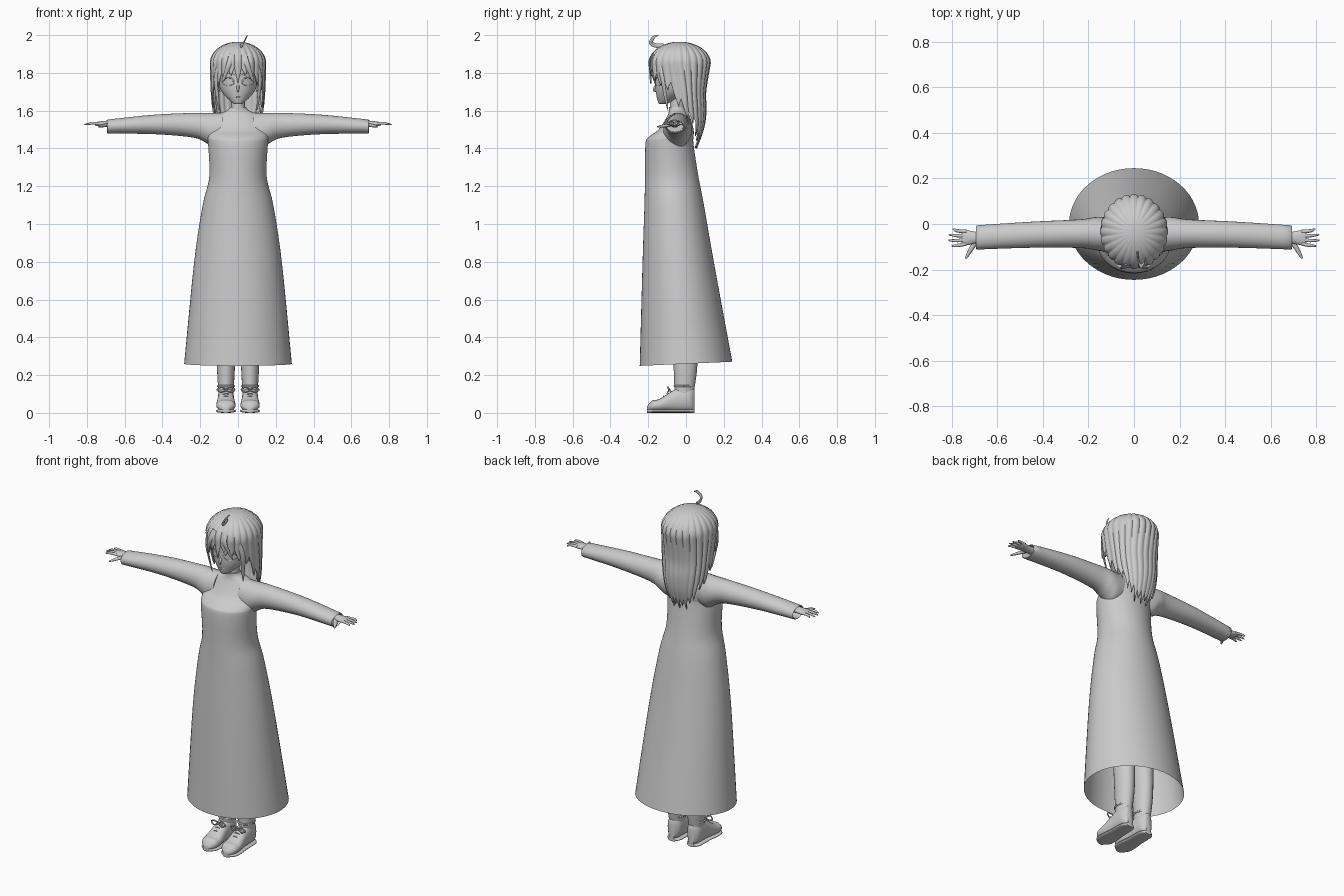
import bpy, bmesh
from math import sin, cos, pi, sqrt, copysign, radians
from mathutils import Vector

cube = bpy.data.objects.get("Cube")
if cube:
    bpy.data.objects.remove(cube)

material = bpy.data.materials.new("plain_grey")
material.use_nodes = True
grey = (.6, .6, .6, 1)
material.diffuse_color = grey
material.node_tree.nodes["Principled BSDF"].inputs["Base Color"].default_value = grey
SIDES = (("left", 1), ("right", -1))


def resample(rows, steps=5):
    """Smooth spline through rows of equal length."""
    smooth = []
    for i in range(len(rows) - 1):
        before, start = rows[max(i - 1, 0)], rows[i]
        end, after = rows[i + 1], rows[min(i + 2, len(rows) - 1)]
        for k in range(steps):
            t = k / steps
            smooth.append(tuple(b + t/2 * (c - a + t * (2*a - 5*b + 4*c - d + t * (3*(b - c) + d - a)))
                                for a, b, c, d in zip(before, start, end, after)))
    return smooth + [tuple(rows[-1])]


def sample(rows, height):
    """Linear lookup in rows sorted by a rising first value."""
    for low, high in zip(rows, rows[1:]):
        if height <= high[0]:
            t = max(0, (height - low[0]) / (high[0] - low[0]))
            return [a + (b - a) * t for a, b in zip(low, high)]
    return rows[-1]


def circle(count):
    return [(cos(2*pi*i/count), sin(2*pi*i/count)) for i in range(count)]


def loft(name, rings, close_start=True, close_end=True, angle=50):
    bm = bmesh.new()
    grid = [[bm.verts.new(point) for point in ring] for ring in rings]
    for low, high in zip(grid, grid[1:]):
        for i in range(len(low)):
            bm.faces.new((low[i - 1], low[i], high[i], high[i - 1]))
    if close_start:
        bm.faces.new(grid[0])
    if close_end:
        bm.faces.new(grid[-1])
    bmesh.ops.recalc_face_normals(bm, faces=bm.faces)
    mesh = bpy.data.meshes.new(name)
    bm.to_mesh(mesh)
    bm.free()
    mesh.materials.append(material)
    part = bpy.data.objects.new(name, mesh)
    bpy.context.collection.objects.link(part)
    bpy.ops.object.select_all(action='DESELECT')
    part.select_set(True)
    bpy.context.view_layer.objects.active = part
    bpy.ops.object.shade_smooth_by_angle(angle=radians(angle))
    return part


def stack(rows, x=0, count=40, tilt=0):
    """Horizontal ovals from rows of height, half width, front and back."""
    rings = []
    for z, width, front, back in resample(rows):
        ring = []
        for c, s in circle(count):
            y = (front + back)/2 + s*(back - front)/2
            ring.append((x + c*width, y, z + tilt*y*max(0, 1 - z)))
        rings.append(ring)
    return rings


def strand(name, points, wide, thin, point=.9, ref=(0, 0, 1), count=10):
    """Tube along a smooth path, narrowing towards its tip."""
    path = [Vector(p) for p in resample(points)]
    last = len(path) - 1
    rings = []
    for i, centre in enumerate(path):
        along = path[min(i + 1, last)] - path[max(i - 1, 0)]
        side = along.cross(Vector(ref)).normalized()
        up = side.cross(along).normalized()
        size = 1 - point*(i/last)**3
        rings.append([centre + side*c*wide*size + up*s*thin*size for c, s in circle(count)])
    loft(name, rings)


# Dress and neck
dress = [(.26, .285, -.245, .245), (.8, .232, -.23, .147), (1.1, .187, -.22, .095), (1.25, .152, -.217, .066),
         (1.42, .158, -.215, .04), (1.46, .162, -.198, .04), (1.5, .158, -.145, .04), (1.57, .12, -.1, .02),
         (1.6, .06, -.09, 0), (1.62, .042, -.09, -.01)]
loft("dress", stack(dress, count=56, tilt=.06), close_start=False)
loft("neck", stack([(1.56, .036, -.085, -.01), (1.68, .036, -.085, -.01)]))

# Head
head = [(1.634, .012, -.138, -.115), (1.645, .035, -.148, -.08), (1.7, .086, -.16, .02),
        (1.76, .106, -.163, .065), (1.85, .11, -.16, .08), (1.92, .07, -.11, .04)]
loft("head", stack(head))
face = resample(head)


def on_face(x, z, lift=0):
    """Point on the front of the head."""
    _, width, front, back = sample(face, z)
    depth = sqrt(max(0, 1 - (x / width)**2))
    return x, (front + back)/2 - depth*(back - front)/2 - lift, z


strand("nose", [(0, -.155, 1.74), (0, -.171, 1.71), (0, -.158, 1.7)], .007, .006, ref=(0, 1, 0))
strand("mouth", [on_face(x, 1.672 + abs(x)/9) for x in (-.016, 0, .016)], .002, .002, point=.5)

# Eyes, lids, brows and ears
for side, s in SIDES:
    for name, width, height, lift in (("eye", .027, .02, .002), ("iris", .014, .018, .004)):
        rings = [[on_face(s*.05 + c*width*k, 1.752 + v*height*k, lift) for c, v in circle(20)]
                 for k in (1, .75, .5, .25, .05)]
        loft(f"{side}_{name}", rings, close_start=False)
    for name, z, bend, thick in (("lash", 1.752, .024, .004), ("lower_lid", 1.745, -.013, .002),
                                 ("brow", 1.79, .01, .002)):
        arc = [on_face(s*(.052 + t*.032), z + bend*(1 - t*t), .002) for t in (-1, -.5, 0, .5, 1)]
        strand(f"{side}_{name}", arc, thick, thick, point=.6)
    strand(side + "_ear", [(s*.1, -.03, 1.7), (s*.11, -.03, 1.73), (s*.118, -.02, 1.78)],
           .007, .016, ref=(0, 1, 0))

# Hair shell: half width, front, middle and back for each height
hair_shape = resample([(1.38, .075, -.01, .02, .05), (1.5, .11, -.08, .02, .094), (1.6, .133, -.13, 0, .108),
                       (1.7, .143, -.18, -.01, .106), (1.85, .148, -.197, -.035, .13)])
LOCKS, SPLITS, DROPS = 24, 8, 40
CROWN, TOP = 1.85, 1.965


def lock_tip(k):
    """Fringe above the eyes, side locks to the shoulder, longest at the back."""
    k = abs((k + LOCKS//2) % LOCKS - LOCKS//2)
    if k == 0:
        return 1.745
    if k < 5:
        return 1.81 - .025*k
    return max(1.4, 1.6 - .045*(k - 5)) + .02*(k % 2)


rings = []
for drop in range(DROPS + 1):
    ring = []
    for i in range(LOCKS * SPLITS):
        turn = i / SPLITS
        k = round(turn)
        off = 2*abs(turn - k)
        valley = max(lock_tip(k), lock_tip(k + (1 if turn > k else -1))) + .04
        z = lock_tip(k) + (valley - lock_tip(k))*off
        z = TOP - .0005 - (TOP - z)*(drop/DROPS)**2
        _, width, front, middle, back = sample(hair_shape, z)
        dome = sqrt(1 - (max(0, z - CROWN)/(TOP - CROWN))**2)
        size = dome*(1.01 - .045*off*off)
        angle = 2*pi*turn/LOCKS
        reach = middle - front if cos(angle) > 0 else back - middle
        ring.append((sin(angle)*width*size, middle - cos(angle)*reach*size, z))
    rings.append(ring)
hair = loft("hair", rings, close_end=False, angle=60)
thickness = hair.modifiers.new("thickness", 'SOLIDIFY')
thickness.thickness = .008

# Loose locks beside the face and a curl on the crown
for side, s in SIDES:
    strand(side + "_side_lock", [(s*.1, -.14, 1.84), (s*.118, -.125, 1.77), (s*.11, -.11, 1.68), (s*.1, -.095, 1.6)],
           .014, .007, ref=(s, -1, 0))
    strand(side + "_fringe_lock", [(s*.03, -.175, 1.9), (s*.05, -.192, 1.84), (s*.085, -.165, 1.745)],
           .015, .006, ref=(0, -1, 0))
strand("crown_curl", [(.015, -.12, 1.945), (.02, -.16, 1.945), (.03, -.185, 1.96), (.045, -.17, 1.99), (.05, -.145, 2)],
       .012, .004, ref=(1, 0, 0))

# Sleeves, from the shoulder out: bottom, top, front and back
sleeve = resample([(.08, 1.41, 1.59, -.12, .025), (.13, 1.405, 1.588, -.12, .03), (.17, 1.43, 1.588, -.115, .03),
                   (.24, 1.458, 1.588, -.105, .02), (.45, 1.476, 1.578, -.104, .01), (.69, 1.478, 1.553, -.112, -.006)])
x, low, high, front, back = sleeve[-1]
for depth, inset in ((-.003, .004), (.005, .008), (.06, .01)):
    sleeve.append((x - depth, low + inset, high - inset, front + inset, back - inset))
for side, s in SIDES:
    loft(side + "_sleeve", [[(s*x, (front + back + c*(back - front))/2, (low + high + v*(high - low))/2)
                             for c, v in circle(28)] for x, low, high, front, back in sleeve])

    # Hands
    palm = resample([(.6, .024, .02), (.68, .024, .018), (.74, .034, .012), (.757, .029, .007)])
    loft(side + "_hand", [[(s*x, c*wide - .06, v*thick + 1.53) for c, v in circle(20)] for x, wide, thick in palm])
    for i in range(4):
        y = -.033 - .018*i
        reach = .815 - .008*(i - 1.6)**2
        strand(f"{side}_finger_{i + 1}", [(s*.735, y, 1.532), (s*.775, y*1.2 + .01, 1.533),
                                          (s*reach, y*1.4 + .025, 1.526)], .008, .0075, point=.7)
    strand(side + "_thumb", [(s*.69, -.075, 1.525), (s*.715, -.11, 1.52), (s*.738, -.152, 1.515)],
           .011, .009, point=.7)

# Legs, boots, soles, rims, laces and bows
boot = resample([(-.206, .016, .035), (-.18, .045, .064), (-.14, .051, .074), (-.07, .044, .118),
                 (-.03, .043, .136), (.02, .04, .14), (.045, .02, .125)])
for side, s in SIDES:
    x = s * .064
    loft(side + "_leg", stack([(.08, .038, -.06, .036), (.25, .048, -.066, .06), (.5, .055, -.08, .06),
                               (1, .07, -.14, .05)], x=x, count=24))
    for name, grow, bottom, limit in (("boot", 0, .01, 1), ("sole", .003, 0, .02)):
        rings = []
        for y, width, height in boot:
            top = min(height, limit)
            rings.append([(x + copysign(abs(c)**.7, c)*(width + grow), y, bottom + (top - bottom)*(1 + v)/2)
                          for c, v in circle(24)])
        loft(f"{side}_{name}", rings)
    strand(side + "_boot_rim", [(x + c*.044, v*.05 - .012, .142) for c, v in circle(12) + [(1, 0)]],
           .004, .005, point=0)
    for i in range(3):
        y, z = .018*i - .118, .013*i + .09
        strand(f"{side}_lace_{i + 1}", [(x + d*.028, y + .01*abs(d), z - .012*abs(d)) for d in (-1, 0, 1)],
               .003, .003, point=0)
    for name, d in (("inner", -s), ("outer", s)):
        strand(f"{side}_{name}_bow", [(x, -.085, .122), (x + d*.025, -.098, .137), (x + d*.046, -.09, .122),
                                      (x + d*.026, -.096, .11), (x, -.088, .12)],
               .004, .004, point=.2, ref=(0, 1, 0))
